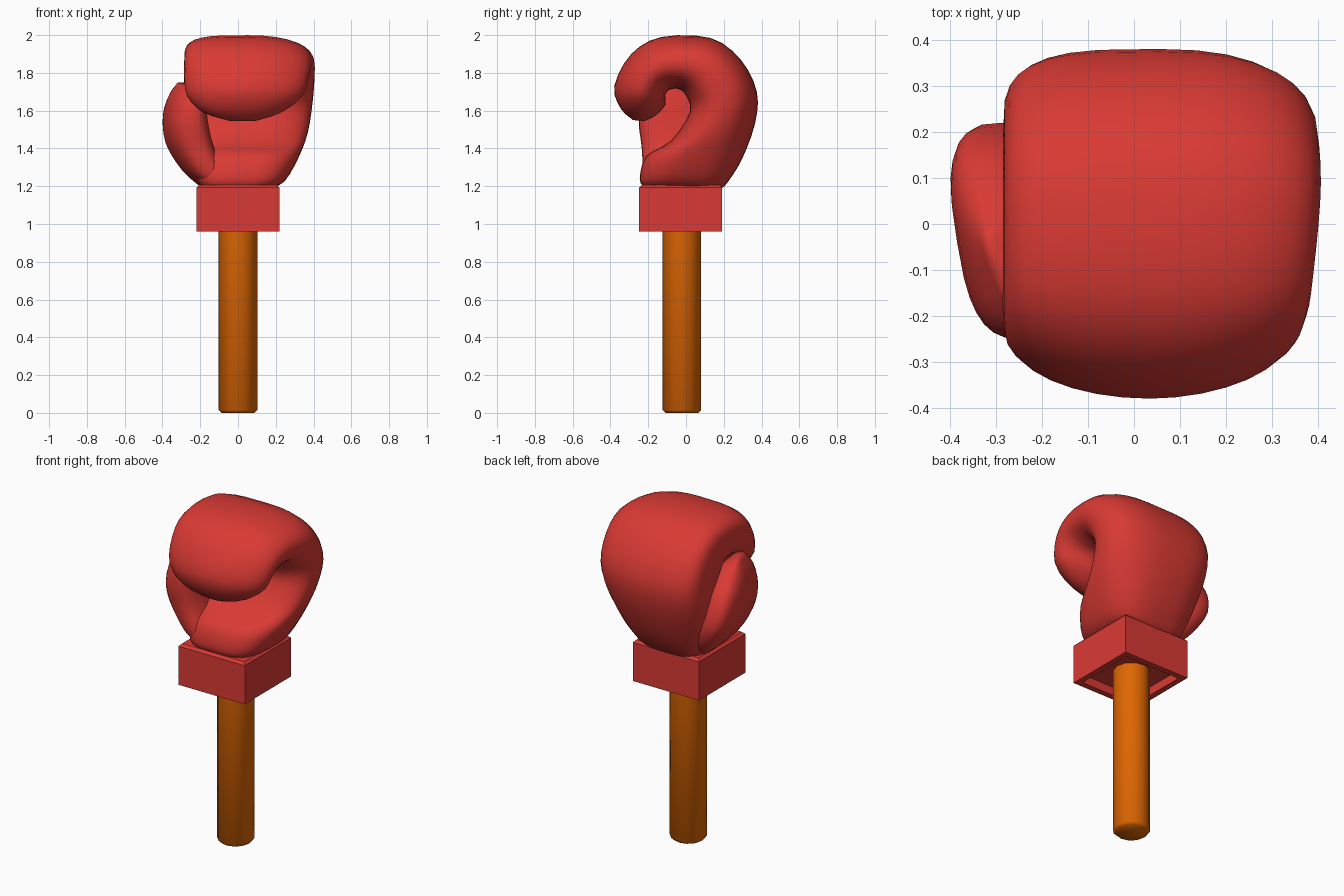
import bpy, bmesh, math
from mathutils import Vector

if "Cube" in bpy.data.objects:
    bpy.data.objects.remove(bpy.data.objects["Cube"])


def material(name, rgb):
    m = bpy.data.materials.new(name)
    m.diffuse_color = (*rgb, 1)
    m.use_nodes = True
    m.node_tree.nodes["Principled BSDF"].inputs["Base Color"].default_value = m.diffuse_color
    return m


red = material("glove red", (0.70, 0.042, 0.034))
orange = material("handle orange", (0.74, 0.135, 0.001))


def finish(bm, name, mat, angle):
    bmesh.ops.recalc_face_normals(bm, faces=bm.faces)
    me = bpy.data.meshes.new(name)
    bm.to_mesh(me)
    bm.free()
    ob = bpy.data.objects.new(name, me)
    bpy.context.collection.objects.link(ob)
    me.materials.append(mat)
    bpy.ops.object.select_all(action='DESELECT')
    ob.select_set(True)
    bpy.context.view_layer.objects.active = ob
    bpy.ops.object.shade_smooth_by_angle(angle=math.radians(angle))
    return ob


def spline(rows, steps):
    """Catmull-Rom interpolation through rows of numbers."""
    out = []
    for k in range(len(rows) - 1):
        a, b, c, d = (rows[min(max(k + j, 0), len(rows) - 1)] for j in (-1, 0, 1, 2))
        for s in range(steps):
            t = s / steps
            out.append([0.5 * (2 * q + (r - p) * t + (2 * p - 5 * q + 4 * r - w) * t * t
                               + (3 * q - p - 3 * r + w) * t ** 3)
                        for p, q, r, w in zip(a, b, c, d)])
    return out + [list(rows[-1])]


def loft(name, rows, skew=0.0, count=28, steps=3):
    """Rows: outer y, z, inner y, z, x min, x max, squareness left, right."""
    bm = bmesh.new()
    rings = []
    for oy, oz, iy, iz, x0, x1, n_left, n_right in spline(rows, steps):
        mid = Vector(((x0 + x1) / 2, (oy + iy) / 2, (oz + iz) / 2))
        half = Vector((-skew, (oy - iy) / 2, (oz - iz) / 2))
        ring = []
        for k in range(count):
            a = 2 * math.pi * k / count
            c, s = math.cos(a), math.sin(a)
            e = 2 / (n_right if c > 0 else n_left)
            u = math.copysign(abs(c) ** e, c)
            v = math.copysign(abs(s) ** e, s)
            ring.append(bm.verts.new(mid + half * v + Vector(((x1 - x0) / 2 * u, 0, 0))))
        rings.append(ring)
    for r, q in zip(rings, rings[1:]):
        for k in range(count):
            j = (k + 1) % count
            bm.faces.new((r[k], r[j], q[j], q[k]))
    bm.faces.new(rings[0])
    bm.faces.new(rings[-1])
    return finish(bm, name, red, 75)


# Hand and curled fingers, from the wrist over the back of the hand to the tips
loft("glove_hand", [
    (0.19, 1.19, -0.22, 1.19, -0.18, 0.18, 4, 3.5),
    (0.22, 1.22, -0.245, 1.24, -0.22, 0.25, 3.5, 3),
    (0.295, 1.34, -0.21, 1.36, -0.26, 0.32, 3, 2.6),
    (0.365, 1.53, -0.08, 1.44, -0.28, 0.37, 3.2, 2.4),
    (0.375, 1.70, 0.02, 1.59, -0.285, 0.395, 3.6, 2.4),
    (0.29, 1.87, 0.00, 1.68, -0.285, 0.405, 4, 2.4),
    (0.13, 1.985, -0.04, 1.715, -0.285, 0.405, 4, 2.3),
    (-0.13, 1.99, -0.09, 1.71, -0.285, 0.39, 3.6, 2.2),
    (-0.29, 1.90, -0.11, 1.68, -0.285, 0.375, 2.6, 2.0),
    (-0.38, 1.73, -0.11, 1.63, -0.27, 0.34, 2.0, 1.9),
    (-0.345, 1.61, -0.16, 1.575, -0.185, 0.23, 2.0, 2.0),
    (-0.28, 1.55, -0.22, 1.545, -0.05, 0.10, 2.0, 2.0),
], count=32)

# Thumb lying along the left side, leaning forward towards its tip
loft("glove_thumb", [
    (0.13, 1.20, -0.20, 1.20, -0.19, -0.05, 2.6, 2.6),
    (0.19, 1.29, -0.225, 1.27, -0.285, -0.08, 2.8, 2.6),
    (0.22, 1.43, -0.235, 1.41, -0.37, -0.14, 3, 2.6),
    (0.17, 1.59, -0.25, 1.53, -0.385, -0.17, 3, 2.6),
    (0.06, 1.70, -0.24, 1.65, -0.35, -0.19, 2.6, 2.6),
    (-0.04, 1.75, -0.18, 1.73, -0.30, -0.25, 2.4, 2.4),
], skew=0.035)

# Square cuff, hollow underneath
bm = bmesh.new()
bmesh.ops.create_cube(bm, size=1)
for v in bm.verts:
    v.co = Vector((v.co.x * 0.44, v.co.y * 0.44 - 0.03, 1.083 + v.co.z * 0.246))
top_edges = [e for e in bm.edges if all(v.co.z > 1.2 for v in e.verts)]
bmesh.ops.bevel(bm, geom=top_edges, offset=0.014, segments=1, affect='EDGES')
bm.normal_update()
bottom = min(bm.faces, key=lambda f: f.calc_center_median().z)
bmesh.ops.inset_region(bm, faces=[bottom], thickness=0.05)
bmesh.ops.inset_region(bm, faces=[bottom], thickness=0.001)
bmesh.ops.translate(bm, verts=bottom.verts, vec=(0, 0, 0.05))
finish(bm, "cuff", red, 30)

# Round handle with a softened bottom edge
bm = bmesh.new()
bmesh.ops.create_cone(bm, cap_ends=True, segments=12, radius1=0.102, radius2=0.102, depth=1.15)
bmesh.ops.translate(bm, verts=bm.verts, vec=(0, -0.022, 0.575))
low = [e for e in bm.edges if all(v.co.z < 0.01 for v in e.verts)]
bmesh.ops.bevel(bm, geom=low, offset=0.015, segments=1, affect='EDGES')
finish(bm, "handle", orange, 60)
